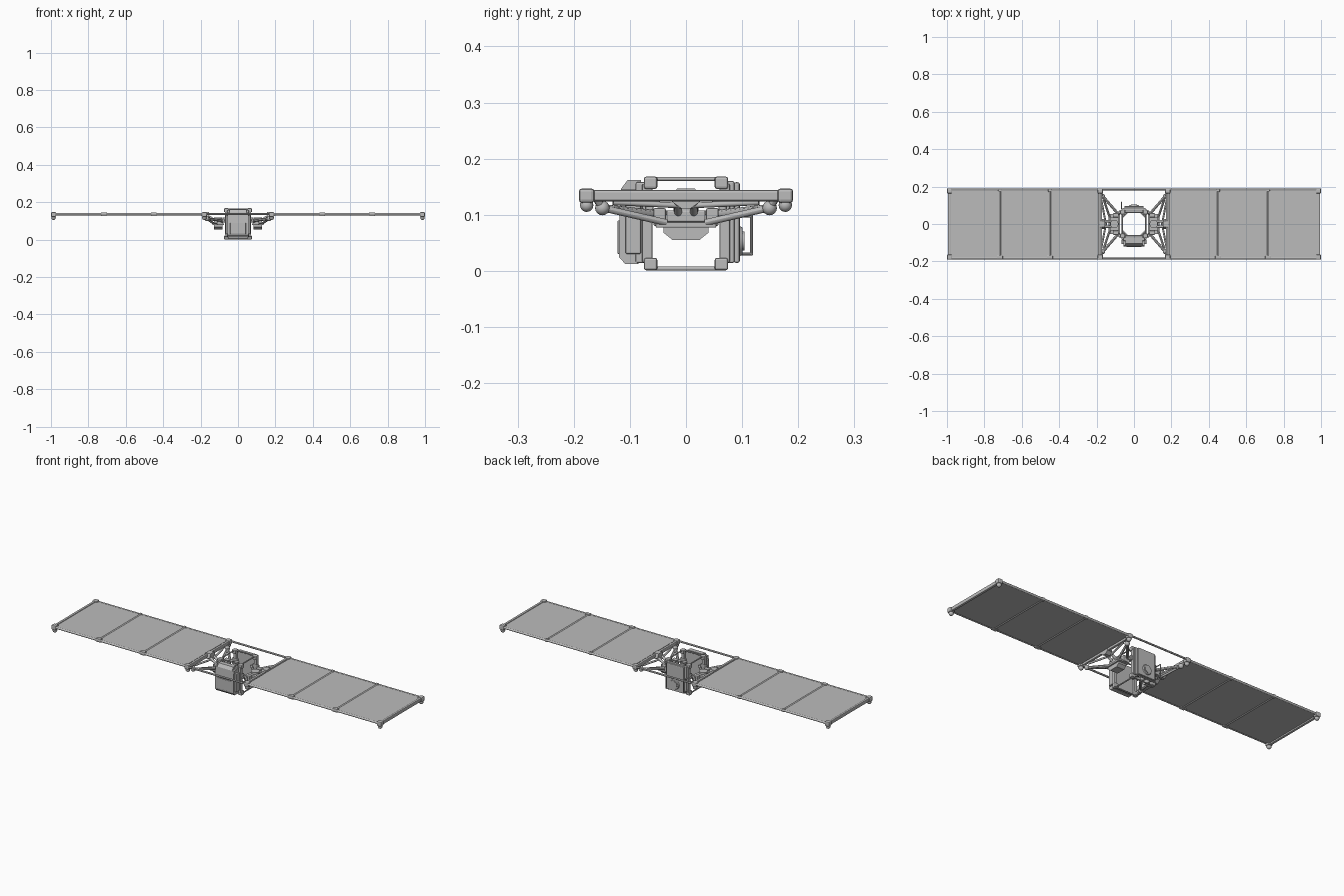
import bpy
import bmesh
from math import pi
from mathutils import Vector

cube = bpy.data.objects.get("Cube")
if cube:
    bpy.data.objects.remove(cube)

grey = bpy.data.materials.new("plain grey")
grey.use_nodes = True
grey.diffuse_color = (0.5, 0.5, 0.5, 1)
grey.node_tree.nodes["Principled BSDF"].inputs["Base Color"].default_value = (0.5, 0.5, 0.5, 1)


def finish(name, bevel=0.0, smooth=True):
    ob = bpy.context.object
    ob.name = name
    ob.data.materials.append(grey)
    if bevel:
        mod = ob.modifiers.new("Bevel", "BEVEL")
        mod.width = bevel
        mod.segments = 2
    if smooth:
        bpy.ops.object.shade_smooth_by_angle()
    return ob


def box(name, x, y, z, bevel=0.0):
    """Box given by its range on each axis."""
    bpy.ops.mesh.primitive_cube_add(size=1)
    ob = bpy.context.object
    for v in ob.data.vertices:
        v.co = [(r[0] + r[1]) / 2 + c * abs(r[1] - r[0]) for r, c in zip((x, y, z), v.co)]
    return finish(name, bevel, smooth=False)


def rod(name, a, b, r, r2=None, sides=12):
    a, b = Vector(a), Vector(b)
    bpy.ops.mesh.primitive_cone_add(vertices=sides, radius1=r, radius2=r if r2 is None else r2,
                                    depth=(b - a).length, location=(a + b) / 2)
    bpy.context.object.rotation_euler = (b - a).to_track_quat("Z", "Y").to_euler()
    return finish(name)


def ball(name, p, r):
    bpy.ops.mesh.primitive_uv_sphere_add(segments=16, ring_count=8, radius=r, location=p)
    return finish(name)


def prism(name, profile, x0, x1):
    """Extrude a y-z outline along x."""
    mesh = bpy.data.meshes.new(name)
    bm = bmesh.new()
    face = bm.faces.new([bm.verts.new((x0, y, z)) for y, z in profile])
    new = bmesh.ops.extrude_face_region(bm, geom=[face])["geom"]
    bmesh.ops.translate(bm, vec=(x1 - x0, 0, 0),
                        verts=[g for g in new if isinstance(g, bmesh.types.BMVert)])
    bmesh.ops.recalc_face_normals(bm, faces=bm.faces[:])
    bm.to_mesh(mesh)
    bm.free()
    ob = bpy.data.objects.new(name, mesh)
    bpy.context.collection.objects.link(ob)
    mesh.materials.append(grey)
    return ob


EDGE, WING_Z, ROOT, TIP = 0.183, 0.136, 0.185, 0.985
HINGES = (0.45, 0.717)

for s, side in ((1, "left"), (-1, "right")):
    # Three flat panels per wing
    stops = (ROOT, *HINGES, TIP)
    for i in range(3):
        box(f"{side}_panel_{i + 1}", (s * (stops[i] + 0.003), s * (stops[i + 1] - 0.003)),
            (-EDGE, EDGE), (0.132, 0.14))

    # Bars across the wing root and tip
    for name, x in (("root", 0.177), ("tip", 0.988)):
        box(f"{side}_{name}_bar", (s * (x - 0.007), s * (x + 0.007)),
            (-0.18, 0.18), (0.124, 0.144), 0.004)
    # Hinge tubes between panels
    for i, x in enumerate(HINGES):
        rod(f"{side}_hinge_tube_{i + 1}", (s * x, -EDGE, WING_Z), (s * x, EDGE, WING_Z), 0.007)
        box(f"{side}_hinge_foot_{i + 1}", (s * (x - 0.016), s * (x + 0.016)),
            (-0.188, -0.168), (0.126, 0.146), 0.004)
        box(f"{side}_hinge_knob_{i + 1}", (s * (x - 0.009), s * (x + 0.009)),
            (0.172, 0.188), (0.127, 0.145), 0.004)

    for t, end in ((-1, "front"), (1, "back")):
        # Long edge tubes and corner fittings
        rod(f"{side}_{end}_edge_tube", (s * ROOT, t * EDGE, WING_Z), (s * TIP, t * EDGE, WING_Z), 0.006)
        for name, x in (("root", 0.18), ("tip", 0.986)):
            box(f"{side}_{end}_{name}_corner", (s * (x - 0.014), s * (x + 0.014)),
                (t * 0.163, t * 0.191), (0.121, 0.147), 0.006)
            ball(f"{side}_{end}_{name}_foot", (s * x, t * 0.177, 0.117), 0.012)
        # Struts from the wing root to the central frame
        knuckle = (s * 0.167, t * 0.149, 0.112)
        ball(f"{side}_{end}_strut_knuckle", knuckle, 0.013)
        rod(f"{side}_{end}_knuckle_link", knuckle, (s * 0.177, t * 0.16, 0.13), 0.007)
        rod(f"{side}_{end}_outer_strut", knuckle, (s * 0.09, t * 0.06, 0.102), 0.007)
        rod(f"{side}_{end}_inner_strut", knuckle, (s * 0.13, t * 0.035, 0.086), 0.006)
        rod(f"{side}_{end}_upper_strut", (s * 0.175, t * 0.13, 0.122), (s * 0.15, 0, 0.116), 0.005)
        rod(f"{side}_{end}_frame_link", (s * 0.095, t * 0.05, 0.098), (s * 0.066, t * 0.068, 0.105), 0.008)
        box(f"{side}_{end}_hub_bracket", (s * 0.082, s * 0.112),
            (t * 0.036, t * 0.058), (0.08, 0.112), 0.003)

    # Rotary hub on each side of the body
    prism(f"{side}_hub_housing", [(-0.04, 0.077), (-0.04, 0.068), (-0.024, 0.055),
                                  (0.024, 0.055), (0.04, 0.068), (0.04, 0.077)], s * 0.082, s * 0.128)
    box(f"{side}_hub_plate", (s * 0.074, s * 0.135), (-0.054, 0.054), (0.077, 0.087), 0.002)
    box(f"{side}_hub_block", (s * 0.08, s * 0.128), (-0.035, 0.035), (0.087, 0.108), 0.003)
    rod(f"{side}_hub_cap", (s * 0.105, 0, 0.105), (s * 0.105, 0, 0.118), 0.022, sides=16)
    # Centre arm carrying the wing
    for y in (-0.014, 0.014):
        rod(f"{side}_centre_arm", (s * 0.115, y, 0.098), (s * 0.177, y, 0.134), 0.007)
    prism(f"{side}_root_wedge", [(-0.026, 0.124), (-0.008, 0.111), (0.008, 0.111), (0.026, 0.124),
                                 (0.016, 0.147), (-0.016, 0.147)], s * 0.155, s * 0.185)

# Long tubes joining the two wings
for t, end in ((-1, "front"), (1, "back")):
    rod(f"{end}_joining_tube", (-0.17, t * 0.185, WING_Z), (0.17, t * 0.185, WING_Z), 0.005)

# Open cage of the central body
CX, CY = 0.062, 0.063
for z, level in ((0.012, "lower"), (0.157, "upper")):
    rz = 0.004 if level == "lower" else 0.164
    for s in (-1, 1):
        rod(f"{level}_cage_side_tube", (s * CX, -CY, rz), (s * CX, CY, rz), 0.0035)
        rod(f"{level}_cage_cross_tube", (-CX, s * CY, rz), (CX, s * CY, rz), 0.0035)
        for t in (-1, 1):
            box(f"{level}_cage_corner", (s * CX - 0.012, s * CX + 0.012),
                (t * CY - 0.012, t * CY + 0.012), (z - 0.011, z + 0.011), 0.004)
for s in (-1, 1):
    for t in (-1, 1):
        box("cage_upright", (s * 0.054, s * 0.07), (t * 0.06, t * 0.078), (0.015, 0.155), 0.002)
        box("cage_shoulder", (s * 0.045, s * 0.08), (t * 0.058, t * 0.072), (0.092, 0.118), 0.003)
        rod("cage_corner_brace", (s * 0.062, t * 0.038, 0.104), (s * 0.038, t * 0.062, 0.104), 0.006)

# Front equipment box with sloped shoulders
box("front_mount", (-0.058, 0.058), (-0.09, -0.072), (0.014, 0.158), 0.003)
prism("front_box", [(-0.085, 0.012), (-0.108, 0.012), (-0.119, 0.024), (-0.119, 0.09),
                    (-0.116, 0.146), (-0.085, 0.146)], -0.056, 0.056)
prism("front_box_cap", [(-0.08, 0.146), (-0.116, 0.146), (-0.104, 0.162), (-0.08, 0.162)], -0.045, 0.045)
box("front_cover", (-0.042, 0.042), (-0.122, -0.117), (0.03, 0.09), 0.002)
for s in (-1, 1):
    box("front_side_pod", (s * 0.05, s * 0.066), (-0.108, -0.08), (0.03, 0.13), 0.003)

# Back plate with round port and wire handle
box("back_plate", (-0.062, 0.062), (0.072, 0.086), (0.014, 0.16), 0.003)
box("back_cover", (-0.052, 0.052), (0.085, 0.096), (0.014, 0.158), 0.004)
rod("back_port", (0, 0.094, 0.053), (0, 0.101, 0.053), 0.028, 0.024, sides=32)
rod("back_port_lens", (0, 0.1, 0.053), (0, 0.104, 0.053), 0.017, sides=24)
loop = [(-0.066, 0.08, 0.03), (-0.066, 0.117, 0.03), (-0.066, 0.117, 0.098), (-0.066, 0.08, 0.098)]
for a, b in zip(loop, loop[1:]):
    rod("wire_handle", a, b, 0.0025, sides=8)
for p in loop[1:3]:
    ball("wire_handle_bend", p, 0.0025)
